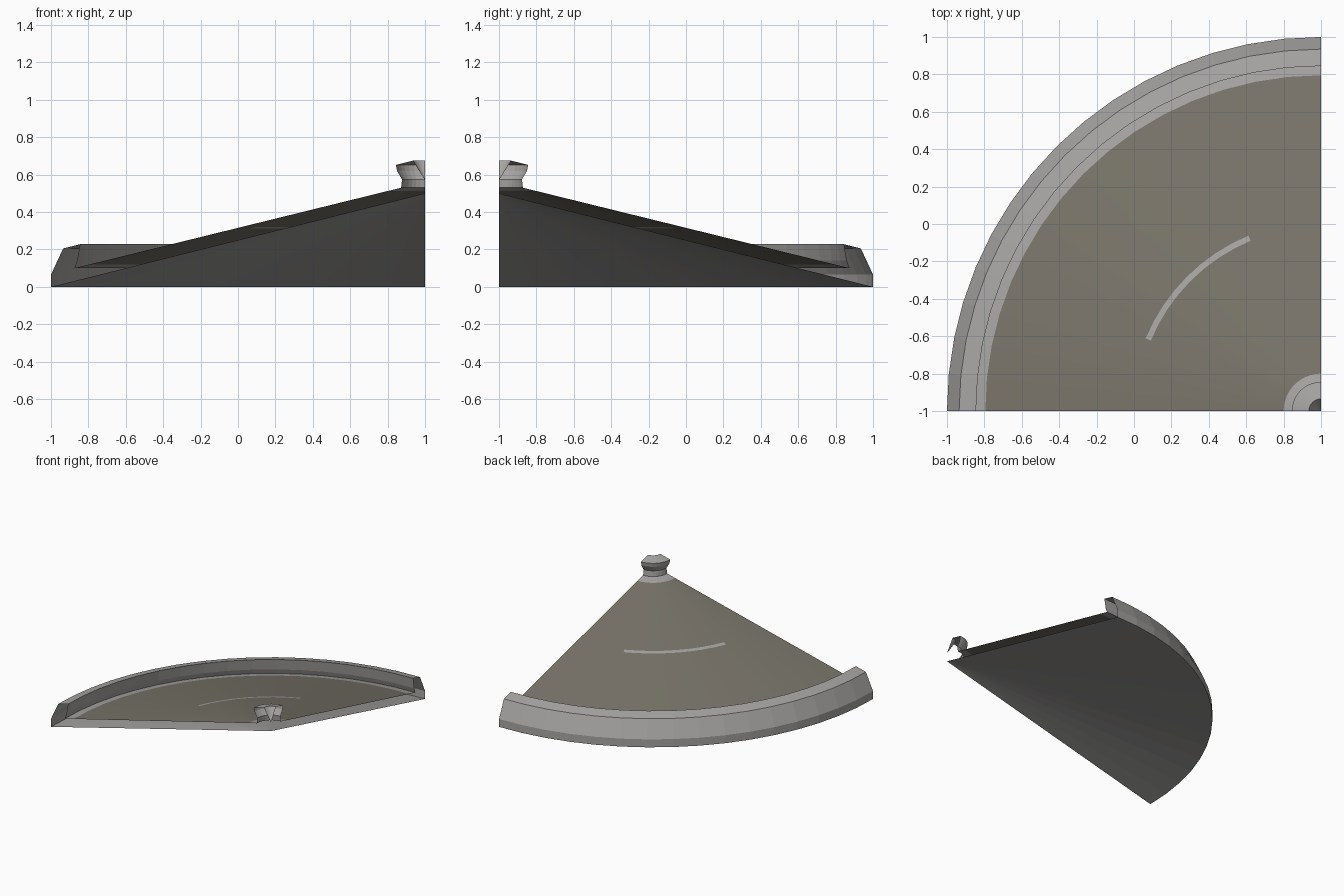
import bpy, bmesh, math

if "Cube" in bpy.data.objects:
    bpy.data.objects.remove(bpy.data.objects["Cube"])

SEG = 16                      # facets in the quarter turn
AX, AY = 1.0, -1.0            # the quarter cone turns about this corner


def material(name, rgb):
    m = bpy.data.materials.new(name)
    m.diffuse_color = (*rgb, 1.0)
    m.use_nodes = True
    m.node_tree.nodes["Principled BSDF"].inputs["Base Color"].default_value = m.diffuse_color
    return m


stone = material("pale stone grey", (0.385, 0.375, 0.365))
tile = material("roof grey brown", (0.190, 0.175, 0.142))


def quarter_turn(name, profile, mats, seg=SEG, rule=None):
    """Sweep an open (radius, height) profile through 90 degrees.
    Faces point to the left of a profile that runs up and then inward."""
    bm = bmesh.new()
    rows = []
    for i in range(seg + 1):
        t = math.pi / 2 * i / seg
        rows.append([bm.verts.new((AX - r * math.cos(t), AY + r * math.sin(t), z))
                     for r, z in profile])
    for i in range(seg):
        for j in range(len(profile) - 1):
            f = bm.faces.new((rows[i][j], rows[i][j + 1],
                              rows[i + 1][j + 1], rows[i + 1][j]))
            if rule:
                radius = (profile[j][0] + profile[j + 1][0]) / 2
                f.material_index = rule(radius, 90 * (i + 0.5) / seg)
    bmesh.ops.remove_doubles(bm, verts=bm.verts, dist=1e-5)
    bmesh.ops.dissolve_degenerate(bm, edges=bm.edges, dist=1e-5)
    me = bpy.data.meshes.new(name)
    bm.to_mesh(me)
    bm.free()
    for m in mats:
        me.materials.append(m)
    ob = bpy.data.objects.new(name, me)
    bpy.context.collection.objects.link(ob)
    return ob


# Roof sheet: pale bands beside the rim and finial, plus a short pale arc
def roof_z(r):
    return 0.1 + (1.875 - r) / (1.875 - 0.128) * 0.43


def roof_colour(r, deg):
    if r > 1.8 or r < 0.2:
        return 0
    return 0 if 0.98 < r < 1.02 and 24 < deg < 66 else 1


quarter_turn("roof_top", [(r, roof_z(r)) for r in (1.875, 1.795, 1.015, 0.985, 0.2, 0.128)],
             [stone, tile], rule=roof_colour)

# Underside sheet, open to the roof sheet along the cut sides
quarter_turn("roof_underside", [(0, 0.5), (2, 0)], [stone])

# Raised rim along the eaves
quarter_turn("eaves_rim", [(2, 0), (2, 0.065), (1.935, 0.205), (1.845, 0.228),
                           (1.86, 0.14), (1.875, 0.1)], [stone])

# Finial with a hollow top at the peak
quarter_turn("finial", [(0.128, 0.53), (0.123, 0.575), (0.15, 0.62), (0.156, 0.652),
                        (0.065, 0.675), (0, 0.57)], [stone], seg=8)
